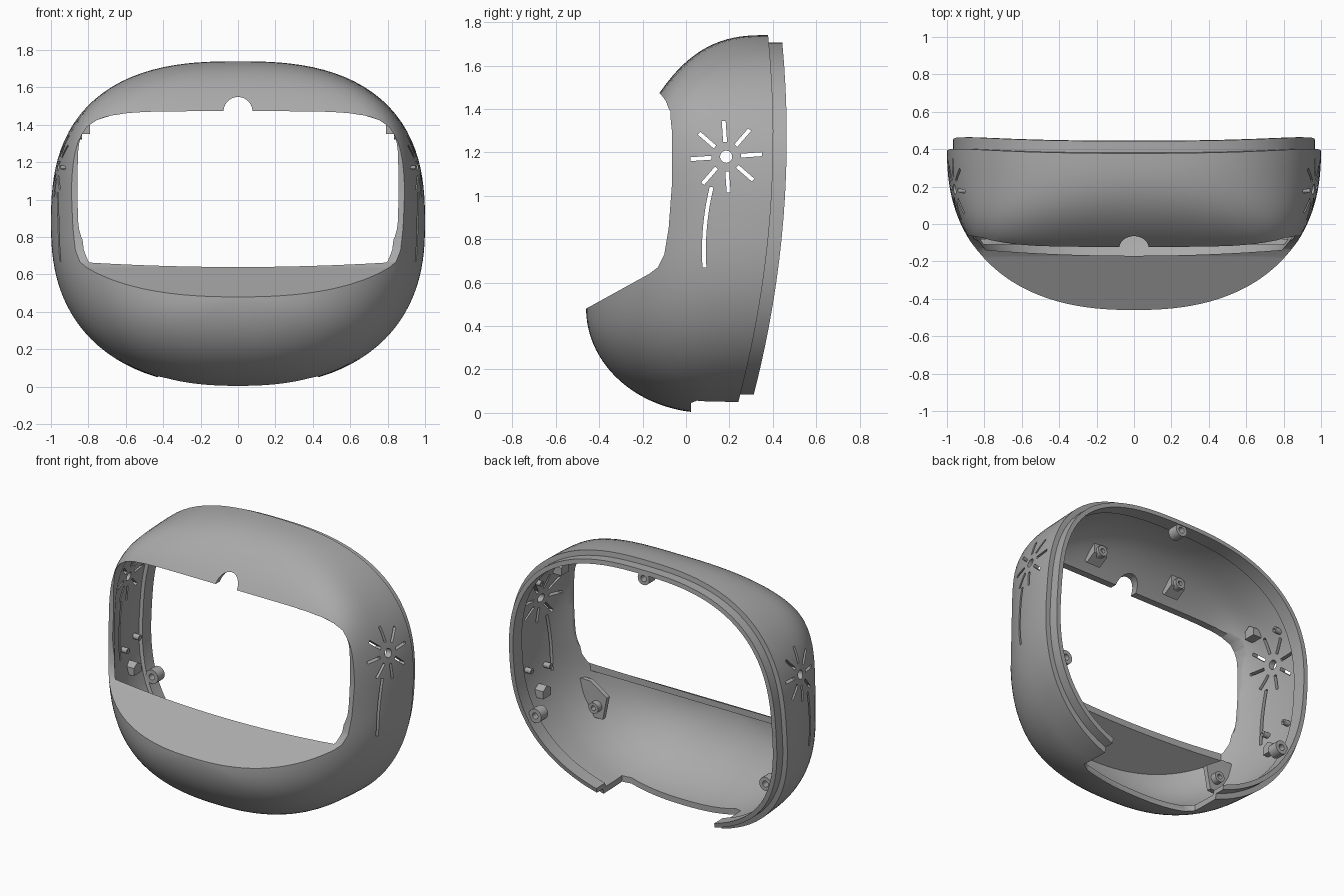
import bpy, bmesh
from math import sin, cos, pi, radians
from mathutils import Vector, Matrix

cube = bpy.data.objects.get("Cube")
if cube:
    bpy.data.objects.remove(cube, do_unlink=True)

grey = bpy.data.materials.new("shell_grey")
grey.use_nodes = True
grey.diffuse_color = (0.4, 0.4, 0.4, 1)
grey.node_tree.nodes["Principled BSDF"].inputs["Base Color"].default_value = (0.4, 0.4, 0.4, 1)


def finish(bm, name):
    bmesh.ops.recalc_face_normals(bm, faces=bm.faces)
    mesh = bpy.data.meshes.new(name)
    bm.to_mesh(mesh)
    bm.free()
    mesh.materials.append(grey)
    ob = bpy.data.objects.new(name, mesh)
    bpy.context.collection.objects.link(ob)
    return ob


def boolean(target, tool, op="DIFFERENCE"):
    mod = target.modifiers.new("cut", "BOOLEAN")
    mod.object, mod.operation, mod.solver = tool, op, "EXACT"
    bpy.context.view_layer.objects.active = target
    bpy.ops.object.modifier_apply(modifier=mod.name)
    bpy.data.objects.remove(tool, do_unlink=True)


def section(y):
    """Half width, centre height, half height and upper squareness at depth y."""
    u = min(max((0.4 - y) / 0.86, 0), 1)
    w = (1 - u ** 2.35) ** (1 / 2.35)
    ut = min(max((0.38 - y) / 0.84, 0), 1)
    top = 0.48 + 1.26 * (1 - ut ** 2.7) ** 0.83
    ub = min(max((0.1 - y) / 0.56, 0), 1)
    bottom = 0.48 * (1 - (1 - ub * ub) ** 0.5)
    n = 2.6 + 2.1 * min(max((0.38 - y) / 0.45, 0), 1.03) ** 3
    return w, (top + bottom) / 2, (top - bottom) / 2, n


LOWER = 2.4


def wall_x(y, z):
    w, zc, h, n = section(y)
    n = n if z > zc else LOWER
    return w * (1 - (abs(z - zc) / h) ** n) ** (1 / n)


def dome(name, inset=0.0, segs=112, rows=44):
    """Closed rounded head form, shrunk inwards by inset."""
    bm = bmesh.new()
    ys = [0.62, 0.52] + [0.4 - 0.86 * sin(pi / 2 * k / rows) for k in range(rows)]
    rings = []
    for y in ys:
        w, zc, h, nu = section(y)
        ring = []
        for i in range(segs):
            c, s = cos(2 * pi * i / segs), sin(2 * pi * i / segs)
            n = nu if s > 0 else LOWER
            r = (abs(c) ** n + abs(s) ** n) ** (-1 / n)
            ring.append(bm.verts.new((w * c * r, y, zc + h * s * r)))
        rings.append(ring)
    for a, b in zip(rings, rings[1:]):
        for i in range(segs):
            j = (i + 1) % segs
            bm.faces.new((a[i], a[j], b[j], b[i]))
    tip = bm.verts.new((0, -0.46, 0.48))
    for i in range(segs):
        bm.faces.new((rings[-1][i], rings[-1][(i + 1) % segs], tip))
    bm.faces.new(rings[0])
    bmesh.ops.recalc_face_normals(bm, faces=bm.faces)
    bm.normal_update()
    for v, p in [(v, v.co - v.normal * inset) for v in bm.verts]:
        v.co = p
    return finish(bm, name)


def add_prism(bm, points, xs, bend=None):
    """Loft a (y, z) outline along x, optionally bending it."""
    rings = [[bm.verts.new((x, *(bend(x, y, z) if bend else (y, z)))) for y, z in points] for x in xs]
    for a, b in zip(rings, rings[1:]):
        for i in range(len(points)):
            j = (i + 1) % len(points)
            bm.faces.new((a[i], a[j], b[j], b[i]))
    bm.faces.new(rings[0])
    bm.faces.new(rings[-1])


def prism(name, points, xs=(-1.5, 1.5), bend=None):
    bm = bmesh.new()
    add_prism(bm, points, xs, bend)
    return finish(bm, name)


def swept(name, verts, offset):
    """Flat outline of 3D points extruded by offset."""
    bm = bmesh.new()
    face = bm.faces.new([bm.verts.new(p) for p in verts])
    geom = bmesh.ops.extrude_face_region(bm, geom=[face])["geom"]
    bmesh.ops.translate(bm, vec=offset, verts=[g for g in geom if isinstance(g, bmesh.types.BMVert)])
    return finish(bm, name)


def ribbon(path, half):
    """Outline of a constant-width slot following a path."""
    left, right = [], []
    for i, p in enumerate(path):
        d = (path[min(i + 1, len(path) - 1)] - path[max(i - 1, 0)]).normalized()
        side = Vector((-d.y, d.x)) * half
        left.append(p + side)
        right.append(p - side)
    return [tuple(p) for p in left + right[::-1]]


def rear(z, extra=0.0):
    return 0.402 - 0.108 * (1.27 - z) ** 2 + extra


def floor_cutter():
    plan = [(-0.38, 0.022), (0.38, 0.022), (0.43, 0.05), (0.42, 1), (-0.42, 1), (-0.43, 0.05)]
    return swept("floor_cutter", [(x, y, -0.2) for x, y in plan], (0, 0, 0.5))


# Main shell with the face opening and the sloping shelf
shell = dome("head_shell")
face_profile = [(-0.7, 0.348), (-0.17, 0.64), (-0.13, 0.67), (-0.1, 0.73), (-0.08, 0.85),
                (-0.065, 1.05), (-0.065, 1.3), (-0.075, 1.39), (-0.095, 1.44), (-0.12, 1.472), (-0.7, 1.472)]
boolean(shell, prism("face_cutter", face_profile))

# Hollow interior, leaving the shelf thickness
cavity = dome("cavity", 0.037)
shelf = [(-0.9, 0.198), (-0.17, 0.599), (-0.17, 0.7), (-0.9, 0.7)]


def shelf_bend(x, y, z):
    shift = 0.05 * x * x if y > -0.5 else 0
    return y + shift, z + 0.55 * shift


boolean(cavity, prism("shelf_keep", shelf, [-1.2 + 0.1 * i for i in range(25)], shelf_bend))
boolean(shell, cavity)

# Clean rounded rim of the face opening
outline = []
for i in range(72):
    c, s = cos(2 * pi * i / 72), sin(2 * pi * i / 72)
    n = 5.5
    r = (abs(c) ** n + abs(s) ** n) ** (-1 / n)
    outline.append((0.857 * c * r, -0.4, 1.071 + 0.402 * s * r))
boolean(shell, swept("rim_cutter", outline, (0, 0.42, 0)))

# Curved rear edge
heights = [-0.2 + 0.1 * i for i in range(22)]
boolean(shell, prism("rear_cutter", [(rear(z), z) for z in heights] + [(1.2, 1.9), (1.2, -0.2)]))
boolean(shell, floor_cutter())

# Stepped rear lip
lip = dome("rear_lip", 0.033)
boolean(lip, dome("lip_inner", 0.062))
band = [(rear(z, 0.062), z) for z in heights] + [(rear(z, -0.03), z) for z in heights[::-1]]
boolean(lip, prism("lip_band", band), "INTERSECT")
boolean(lip, floor_cutter())

# Sunburst vents with a curved stem, cut through both sides
bm = bmesh.new()
hub = Vector((0.185, 1.18))
add_prism(bm, [(hub.x + 0.028 * cos(a * pi / 12), hub.y + 0.028 * sin(a * pi / 12)) for a in range(24)], (-1.5, 1.5))
for k in range(8):
    a = radians(45 * k + 4)
    d = Vector((cos(a), sin(a)))
    add_prism(bm, ribbon([hub + d * 0.068, hub + d * 0.165], 0.009), (-1.5, 1.5))
stem = []
for k in range(13):
    t = k / 12
    stem.append(Vector((0.118 - 0.09 * t + 0.057 * t * t, 1.04 - 0.37 * t)))
add_prism(bm, ribbon(stem, 0.009), (-1.5, 1.5))
boolean(shell, finish(bm, "vent_cutter"))

# Round notch in the brow
bm = bmesh.new()
bmesh.ops.create_cone(bm, segments=40, radius1=0.077, radius2=0.077, depth=0.7, cap_ends=True,
                      matrix=Matrix.Translation((0, -0.25, 1.472)) @ Matrix.Rotation(pi / 2, 4, "X"))
boolean(shell, finish(bm, "notch_cutter"))


def tube(name, loc, direction, outer, inner, length, segs=20):
    """Hollow screw boss starting at loc."""
    bm = bmesh.new()
    spin = Vector(direction).to_track_quat("Z", "Y")
    rings = []
    for r, h in ((outer, 0), (outer, length), (inner, length), (inner, 0)):
        rings.append([bm.verts.new(Vector(loc) + spin @ Vector((r * cos(2 * pi * i / segs), r * sin(2 * pi * i / segs), h)))
                      for i in range(segs)])
    for a, b in zip(rings, rings[1:] + rings[:1]):
        for i in range(segs):
            j = (i + 1) % segs
            bm.faces.new((a[i], a[j], b[j], b[i]))
    return finish(bm, name)


# Rear screw boss at the top, then the mirrored interior fittings
parts = [shell, lip, tube("top_boss", (0, 0.37, 1.65), (0, 1, 0), 0.042, 0.02, 0.07)]
for side, s in (("left", 1), ("right", -1)):
    parts.append(tube(side + "_boss", (s * 0.835, 0.3, 0.5), (0, 1, 0), 0.045, 0.02, 0.07))
    for i, (y, z) in enumerate([(0.13, 0.72), (0.29, 0.74), (0.3, 1.34)]):
        x = s * (wall_x(y, z) - 0.03)
        parts.append(tube(f"{side}_pin_{i}", (x, y, z), (-s, 0, 0), 0.018, 0.007, 0.05))
    for i, (y, z) in enumerate([(0.2, 0.58), (0.12, 1.38)]):
        x = wall_x(y, z) - 0.03
        block = [(y - 0.04, z - 0.03), (y + 0.04, z - 0.03), (y + 0.04, z + 0.02), (y, z + 0.045), (y - 0.04, z + 0.02)]
        parts.append(prism(f"{side}_block_{i}", block, (s * (x - 0.06), s * x)))
    brow = [(-0.04, 1.53), (-0.02, 1.5), (0.05, 1.54), (0.05, 1.63), (0, 1.6)]
    parts.append(prism(side + "_brow_bracket", brow, (s * 0.25, s * 0.35)))
    parts.append(tube(side + "_brow_socket", (s * 0.3, 0.02, 1.56), (0, 1, 0), 0.035, 0.015, 0.05))
    gusset = [(0.63, 0.5), (0.66, 0.35), (0.72, 0.35), (0.83, 0.53), (0.83, 0.58), (0.75, 0.58)]
    parts.append(swept(side + "_gusset", [(s * x, -0.11, z) for x, z in gusset], (0, 0.03, 0)))
    parts.append(tube(side + "_gusset_socket", (s * 0.7, -0.09, 0.43), (0, 1, 0), 0.035, 0.016, 0.05))

bpy.ops.object.select_all(action="DESELECT")
for ob in parts:
    ob.select_set(True)
bpy.context.view_layer.objects.active = shell
bpy.ops.object.shade_smooth_by_angle(angle=radians(35))
